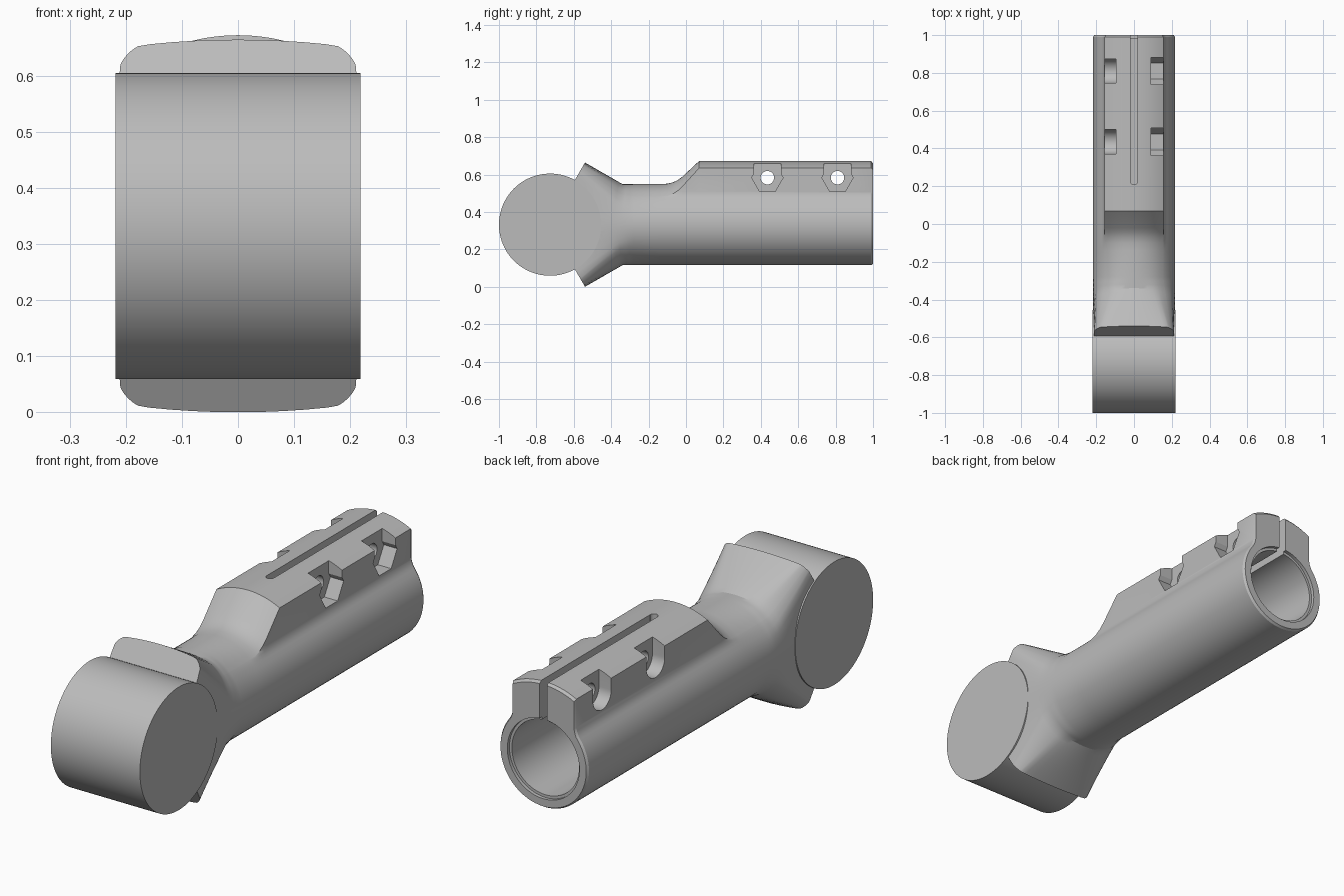
import bpy, bmesh, math
from mathutils import Matrix

old = bpy.data.objects.get("Cube")
if old:
    bpy.data.objects.remove(old, do_unlink=True)

ZC = 0.332       # height of the tube axis
R = 0.217        # tube outer radius
SIDE = 0.155     # clamp block half width
FIL = 0.09       # fillet between block and tube

grey = bpy.data.materials.new("plain grey")
grey.use_nodes = True
colour = (0.5, 0.5, 0.5, 1)
grey.diffuse_color = colour
grey.node_tree.nodes["Principled BSDF"].inputs["Base Color"].default_value = colour


def add_object(name, bm):
    bmesh.ops.recalc_face_normals(bm, faces=bm.faces)
    mesh = bpy.data.meshes.new(name)
    bm.to_mesh(mesh)
    bm.free()
    mesh.materials.append(grey)
    obj = bpy.data.objects.new(name, mesh)
    bpy.context.collection.objects.link(obj)
    return obj


def cylinder(name, radius, length, centre, axis, sides=64, turn=0):
    bm = bmesh.new()
    m = Matrix.Translation(centre) @ Matrix.Rotation(math.pi / 2, 4, "Y" if axis == "X" else "X")
    m = m @ Matrix.Rotation(turn, 4, "Z")
    bmesh.ops.create_cone(bm, cap_ends=True, segments=sides, radius1=radius,
                          radius2=radius, depth=length, matrix=m)
    return add_object(name, bm)


def box(name, low, high):
    bm = bmesh.new()
    size = [b - a for a, b in zip(low, high)]
    mid = [(a + b) / 2 for a, b in zip(low, high)]
    bmesh.ops.create_cube(bm, size=1, matrix=Matrix.Translation(mid) @ Matrix.Diagonal((*size, 1)))
    return add_object(name, bm)


def combine(obj, other, operation):
    mod = obj.modifiers.new("combine", "BOOLEAN")
    mod.operation = operation
    mod.solver = "EXACT"
    mod.object = other
    bpy.ops.object.select_all(action="DESELECT")
    bpy.context.view_layer.objects.active = obj
    obj.select_set(True)
    bpy.ops.object.modifier_apply(modifier=mod.name)
    bpy.data.objects.remove(other, do_unlink=True)


def half_section(h):
    """Tube section with a clamp block of top radius h, from top to bottom."""
    pts = []
    for i in range(9):
        x = SIDE * i / 8
        pts.append((x, math.sqrt(h * h - x * x)))
    cx = SIDE + FIL
    cz = math.sqrt((R + FIL) ** 2 - cx * cx)
    end = math.atan2(cz, cx)
    for i in range(5):
        a = end * (0.15 + 0.85 * i / 4)
        x = cx - FIL * math.cos(a)
        z = cz - FIL * math.sin(a)
        pts.append((x, min(z, math.sqrt(h * h - x * x))))
    start = math.atan2(cx, cz)
    for i in range(1, 25):
        a = start + (math.pi - start) * i / 24
        pts.append((R * math.sin(a) if i < 24 else 0, R * math.cos(a)))
    return pts


def clamp(v):
    return max(-1, min(1, v * 2.5))


def flare_section(t):
    """Round tube opening into a rounded rectangle, with a slanted end."""
    y = -0.28 - 0.26 * t
    h = max(R, R + (-0.34 - y) * 0.575)
    c = R - 0.147 * t
    ring = []
    for px, pz in half_section(R):
        a = math.atan2(px, pz)
        x = (R - c) * clamp(math.sin(a)) + c * math.sin(a)
        z = (h - c) * clamp(math.cos(a)) + c * math.cos(a)
        z *= 1 - 0.02 * t * (x / R) ** 2
        ring.append((x, y - 0.58 * t * (h - abs(z)), z + ZC))
    return ring


def tube_section(y, h, scale=1):
    return [(x * scale, y, z * scale + ZC) for x, z in half_section(h)]


# Tube, clamp block and flare as one loft
rings = [flare_section(1 - i / 13) for i in range(14)]
for y, h in ((-0.14, R), (-0.1, 0.219), (-0.07, 0.226), (-0.045, 0.238),
             (-0.02, 0.256), (0.07, 0.34), (0.99, 0.34)):
    rings.append(tube_section(y, h))
rings.append(tube_section(1, 0.34, 0.97))

bm = bmesh.new()
loops = []
for half in rings:
    full = half + [(-x, y, z) for x, y, z in half[-2:0:-1]]
    loops.append([bm.verts.new(p) for p in full])
n = len(loops[0])
for a, b in zip(loops, loops[1:]):
    for i in range(n):
        j = (i + 1) % n
        bm.faces.new((a[i], a[j], b[j], b[i]))
for ring in (loops[0], loops[-1]):
    for i in range(n // 2):
        quad = [ring[i], ring[i + 1], ring[n - i - 1], ring[(n - i) % n]]
        bm.faces.new(list(dict.fromkeys(quad)))
body = add_object("clamp_arm", bm)

# Drum across the front
combine(body, cylinder("drum", 0.273, 0.437, (0, -0.727, ZC), "X", 112), "UNION")

# Bore with a shallow wider mouth
combine(body, cylinder("bore", 0.165, 1, (0, 0.65, ZC), "Y", 72), "DIFFERENCE")
combine(body, cylinder("bore_mouth", 0.177, 0.1, (0, 1.035, ZC), "Y", 72), "DIFFERENCE")

# Clamping slot with a rounded end
combine(body, box("slot", (-0.018, 0.225, ZC), (0.018, 1.1, 0.8)), "DIFFERENCE")
slot_end = cylinder("slot_end", 0.0181, 0.5, (0, 0, 0), "Y", 20)
slot_end.data.transform(Matrix.Translation((0, 0.226, ZC + 0.25)) @ Matrix.Rotation(math.pi / 2, 4, "X"))
combine(body, slot_end, "DIFFERENCE")

# Bolt holes, with nut pockets on one side and round recesses on the other
BZ = 0.583
for y in (0.435, 0.81):
    combine(body, cylinder("bolt_hole", 0.036, 0.8, (0, y, BZ), "X", 32), "DIFFERENCE")
    combine(body, cylinder("nut_pocket", 0.084, 0.2, (0.19, y, BZ), "X", 6), "DIFFERENCE")
    combine(body, box("nut_opening", (0.09, y - 0.0727, BZ), (0.29, y + 0.0727, 0.8)), "DIFFERENCE")
    combine(body, cylinder("head_recess", 0.064, 0.2, (-0.195, y, BZ), "X", 40), "DIFFERENCE")
    combine(body, box("head_opening", (-0.295, y - 0.064, BZ), (-0.095, y + 0.064, 0.8)), "DIFFERENCE")

bpy.ops.object.select_all(action="DESELECT")
bpy.context.view_layer.objects.active = body
body.select_set(True)
bpy.ops.object.shade_smooth_by_angle(angle=math.radians(28))
